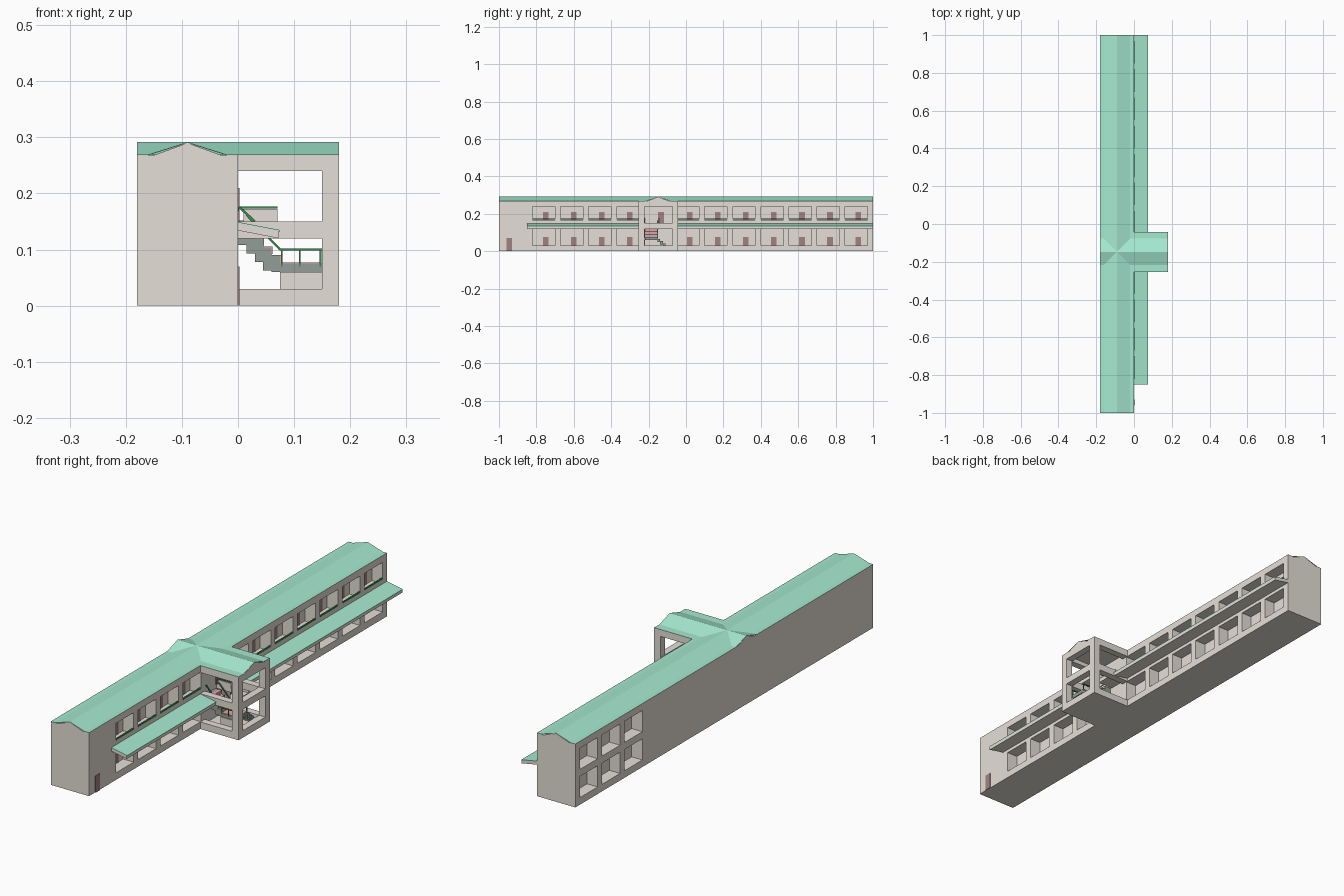
import bpy, bmesh
from mathutils import Vector

if "Cube" in bpy.data.objects:
    bpy.data.objects.remove(bpy.data.objects["Cube"])


def mat(name, rgb):
    m = bpy.data.materials.new(name)
    m.diffuse_color = (*rgb, 1)
    m.use_nodes = True
    m.node_tree.nodes["Principled BSDF"].inputs["Base Color"].default_value = m.diffuse_color
    return m


WALL = mat("plaster", (0.79, 0.74, 0.68))
GREEN = mat("roof_green", (0.38, 0.82, 0.64))
BROWN = mat("door_brown", (0.36, 0.22, 0.22))
RED = mat("stair_red", (0.75, 0.36, 0.38))
DARK = mat("stair_dark", (0.29, 0.34, 0.31))
RAIL = mat("rail_green", (0.04, 0.27, 0.08))


def finish(name, bm, material):
    bmesh.ops.recalc_face_normals(bm, faces=bm.faces)
    me = bpy.data.meshes.new(name)
    bm.to_mesh(me)
    bm.free()
    me.materials.append(material)
    ob = bpy.data.objects.new(name, me)
    bpy.context.collection.objects.link(ob)
    return ob


def boxes(name, specs, material):
    """Each spec is x0, x1, y0, y1, z0, z1."""
    bm = bmesh.new()
    for x0, x1, y0, y1, z0, z1 in specs:
        vs = bmesh.ops.create_cube(bm, size=1)["verts"]
        for v in vs:
            v.co = Vector((x0 + (v.co.x + .5) * (x1 - x0),
                           y0 + (v.co.y + .5) * (y1 - y0),
                           z0 + (v.co.z + .5) * (z1 - z0)))
    return finish(name, bm, material)


def prism(name, pts, axis, a, b, material):
    """Extrude a (horizontal, z) profile along x or y from a to b."""
    bm = bmesh.new()
    def put(t, h, z):
        return bm.verts.new((h, t, z) if axis == "y" else (t, h, z))
    f = bm.faces.new([put(a, h, z) for h, z in pts])
    r = bmesh.ops.extrude_face_region(bm, geom=[f])
    d = Vector((0, b - a, 0)) if axis == "y" else Vector((b - a, 0, 0))
    bmesh.ops.translate(bm, vec=d, verts=[e for e in r["geom"] if isinstance(e, bmesh.types.BMVert)])
    return finish(name, bm, material)


def bar(name, a, b, r):
    a, b = Vector(a), Vector(b)
    bm = bmesh.new()
    bmesh.ops.create_cube(bm, size=1)
    q = (b - a).to_track_quat("Z", "Y")
    for v in bm.verts:
        v.co = (a + b) / 2 + q @ Vector((v.co.x * r, v.co.y * r, v.co.z * (b - a).length))
    return finish(name, bm, RAIL)


EAVE, RIDGE, D = 0.268, 0.291, 0.05
left = [-0.82 + 0.15 * k for k in range(4)]
right = [-0.05 + 0.15 * k for k in range(7)]
fronts = left + right
LEVELS = ((0.03, 0.12), (0.15, 0.24))
BANDS = ((0, 0.03), (0.12, 0.15), (0.24, EAVE))


def facade(x0, x1, openings, y0, y1):
    """Horizontal bands plus the piers left between the openings."""
    out = [(x0, x1, y0, y1, a, b) for a, b in BANDS]
    edge = y0
    for y in openings + [y1]:
        if y - edge > 1e-4:
            out += [(x0, x1, edge, y, a, b) for a, b in LEVELS]
        edge = y + 0.12
    return out


# main block: core, front and back facades with window niches
walls = [(-0.18 + D, -D, -1, 1, 0, EAVE)]
walls += facade(-D, 0, fronts, -1, 1)
walls += [(-0.18, -0.18 + D, -1, 0.55, 0, EAVE)]
walls += facade(-0.18, -0.18 + D, [0.55, 0.70, 0.85], 0.55, 1)
walls += [(-0.012, 0, y, y + 0.12, 0.15, 0.168) for y in fronts]
boxes("main_walls", walls, WALL)


# roofs: plaster gable with a thin green skin
def roof(name, c, half, axis, a, b):
    s = 0.06
    prism(name + "_gable", [(c - s - .01, EAVE - .01), (c - s, EAVE), (c, RIDGE - .001),
                            (c + s, EAVE), (c + s + .01, EAVE - .01)], axis, a, b, WALL)
    top = [(c - half, EAVE), (c - s - .01, EAVE), (c, RIDGE - .001), (c + s + .01, EAVE), (c + half, EAVE)]
    up = [(h, z + 0.0015) for h, z in reversed(top)]
    prism(name + "_skin", top + up, axis, a, b, GREEN)


roof("main_roof", -0.09, 0.09, "y", -1, 1)
roof("tower_roof", -0.148, 0.105, "x", -0.18, 0.18)

# sloping canopy, interrupted by the tower
for name, a, b in (("canopy_left", -0.85, -0.253), ("canopy_right", -0.043, 1)):
    prism(name, [(0, .134), (.072, .12), (.072, .133), (0, .147)], "y", a, b, WALL)
    prism(name + "_roof", [(0, .147), (.072, .133), (.074, .131), (.074, .135), (0, .149)], "y", a, b, GREEN)

# doors in every niche, plus tower and side doors
doors = []
for y in fronts:
    for z, h in ((0.03, 0.075), (0.15, 0.21)):
        doors.append((-D - .002, -D + .002, y + 0.055, y + 0.085, z, h))
doors += [(0, .003, -.15, -.117, .15, .21), (0, .003, -.96, -.93, 0, .07)]
boxes("doors", doors, BROWN)

# window rails
boxes("window_rails", [(-0.004, 0.002, y, y + 0.12, 0.169, 0.175) for y in fronts], RAIL)

# open stair tower
Y0, Y1, X1, T = -0.253, -0.043, 0.18, 0.03
tower = [(0, X1, Y0, Y1, 0, 0.012), (0, X1, Y0, Y1, 0.258, EAVE)]
for a, b in BANDS:
    tower += [(X1 - T, X1, Y0, Y1, a, b), (0, X1 - T, Y0, Y0 + T, a, b), (0, X1 - T, Y1 - T, Y1, a, b)]
for a, b in LEVELS:
    tower += [(X1 - T, X1, Y0, Y0 + T, a, b), (X1 - T, X1, Y1 - T, Y1, a, b)]
# upper landing, parapet and support below the half landing
tower += [(0, .07, -.145, Y1 - T, .132, .15), (.01, .07, -.148, -.143, .15, .172),
          (.075, .15, -.223, -.218, .03, .06)]
boxes("stair_tower", tower, WALL)

# half landing, upper flight (dark sides, red treads) and lower flight
N = 4
steps, treads = [], []
for i in range(N):
    x, z = 0.06 - 0.015 * i, 0.075 + 0.015 * i
    steps.append((x - .015, x + .015, -.22, -.152, z - .012, z + .014))
    treads.append((x, x + .0165, -.218, -.154, z + .002, z + .0155))
lower = [(.075, .15, -.152 + .014 * i, -.138 + .014 * i, .048 - .012 * i, .066 - .012 * i) for i in range(4)]
boxes("stair_flights", steps + lower + [(.06, .15, -.22, -.15, .06, .075)], DARK)
boxes("red_treads", treads + [(.062, .149, -.218, -.152, .075, .0765),
                              (.002, .068, -.142, -.075, .15, .1515)], RED)

# stair rails
for i, y in enumerate((-.221, -.151)):
    bar(f"landing_rail_{i}", (.075, y, .1), (.15, y, .1), .004)
    bar(f"flight_rail_{i}", (.075, y, .1), (.015, y, .162), .004)
    for x in (.078, .11, .147):
        bar(f"rail_post_{i}", (x, y, .07), (x, y, .1), .003)
bar("upper_rail", (.003, -.145, .175), (.07, -.145, .175), .004)
bar("upper_slanted_rail", (.003, -.22, .175), (.03, -.22, .15), .004)
